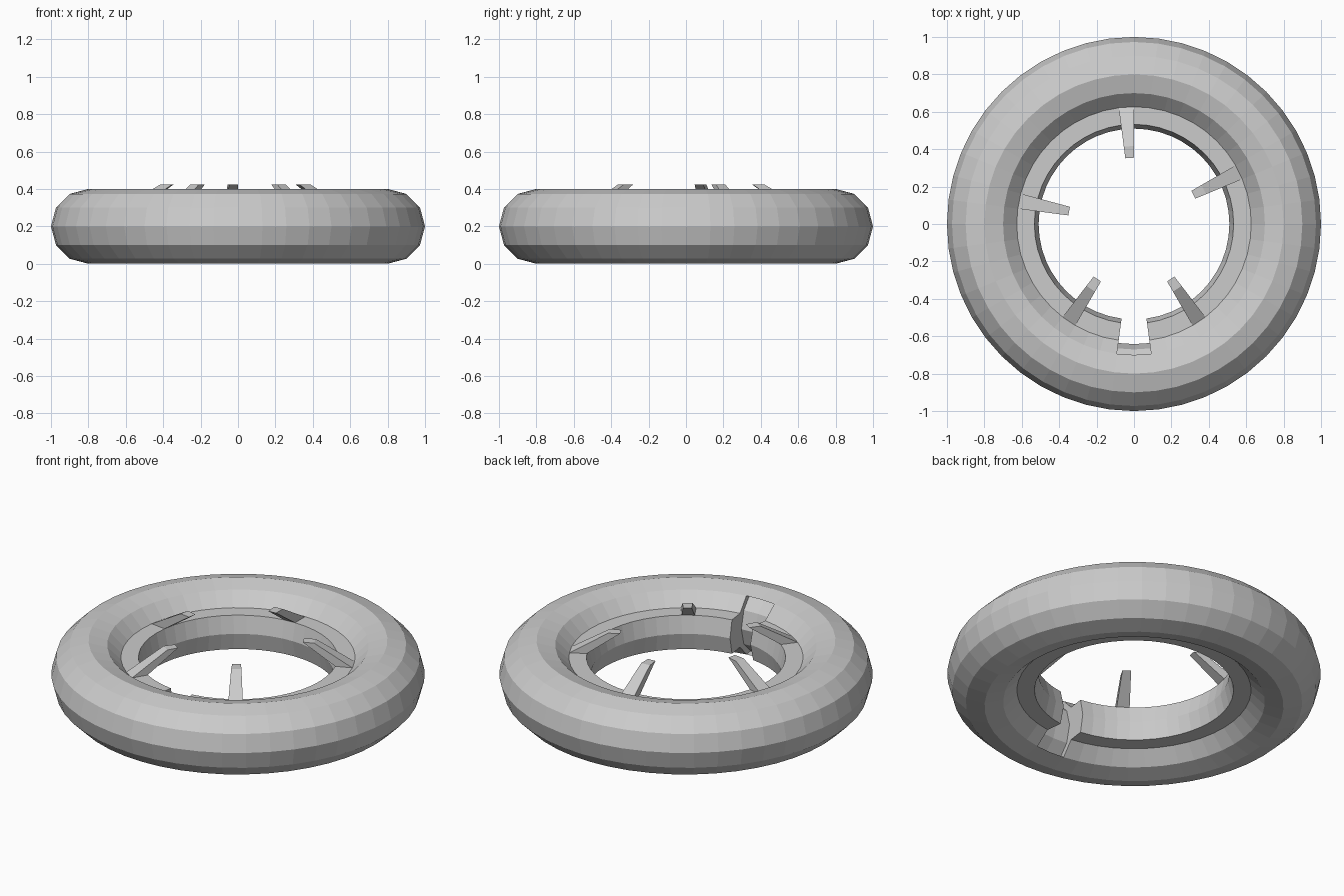
import bpy, bmesh
from math import cos, sin, radians
from mathutils import Vector

if "Cube" in bpy.data.objects:
    bpy.data.objects.remove(bpy.data.objects["Cube"])

SEG, SIDES = 48, 12
NOTCH = (35, 36)
PRONGS = (3, 12, 22, 31, 40)

bm = bmesh.new()

# Tube ring
rings = []
for i in range(SEG):
    a = radians(360 / SEG * i)
    ring = []
    for j in range(SIDES):
        t = radians(360 / SIDES * j)
        r = 0.8 + 0.2 * cos(t)
        ring.append(bm.verts.new((r * cos(a), r * sin(a), 0.2 + 0.2 * sin(t))))
    rings.append(ring)
face = {}
for i in range(SEG):
    n = rings[(i + 1) % SEG]
    for j in range(SIDES):
        k = (j + 1) % SIDES
        face[i, j] = bm.faces.new((rings[i][j], n[j], n[k], rings[i][k]))


def extrude_scaled(faces, scale):
    """Extrude a patch of the tube toward or away from the main axis."""
    out = bmesh.ops.extrude_face_region(bm, geom=faces)["geom"]
    for v in out:
        if isinstance(v, bmesh.types.BMVert):
            v.co.x *= scale
            v.co.y *= scale
    old = [f for f in faces if f.is_valid]
    if old:
        bmesh.ops.delete(bm, geom=old, context='FACES')


# Recess at the front, then the inner ledge around the rest
notch = [face[i, j] for i in NOTCH for j in range(4, 8)]
ledge = [face[i, j] for i in range(SEG) if i not in NOTCH for j in (5, 6)]
extrude_scaled(notch, 1.07)
extrude_scaled(ledge, 0.85)
bmesh.ops.recalc_face_normals(bm, faces=bm.faces[:])

# Tapered prongs rising inward from the top of the ledge
for i in PRONGS:
    a = radians(360 / SEG * (i + 0.5))
    d = Vector((cos(a), sin(a), 0))
    target = d * 0.58 + Vector((0, 0, 0.3))
    f = min(bm.faces, key=lambda q: (q.calc_center_median() - target).length)
    new = bmesh.ops.extrude_discrete_faces(bm, faces=[f])["faces"][0]
    c = new.calc_center_median()
    tip = d * 0.385 + Vector((0, 0, 0.425))
    for v in new.verts:
        v.co = tip + (v.co - c) * 0.67

bmesh.ops.recalc_face_normals(bm, faces=bm.faces[:])
mesh = bpy.data.meshes.new("pronged_ring")
bm.to_mesh(mesh)
bm.free()
bpy.context.collection.objects.link(bpy.data.objects.new("pronged_ring", mesh))
